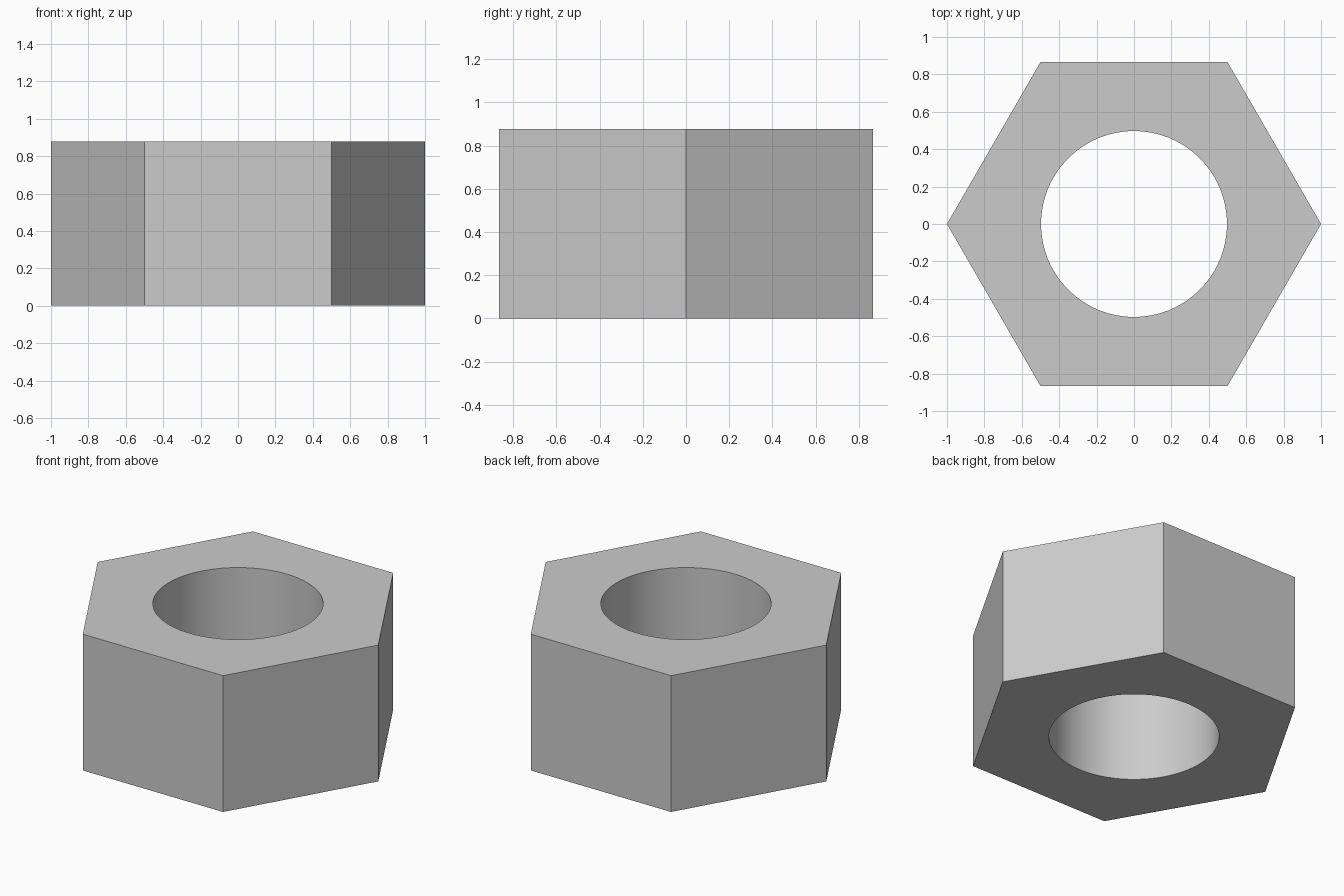
import bpy, bmesh, math

if "Cube" in bpy.data.objects:
    bpy.data.objects.remove(bpy.data.objects["Cube"])

HEIGHT = 0.878
HEX_RADIUS = 1.0
HOLE_RADIUS = 0.497
SEGMENTS = 96  # multiple of 6 so the hexagon corners are hit exactly


def hex_radius(angle):
    """Distance from the centre to the hexagon outline, corners on the x axis."""
    offset = angle % (math.pi / 3) - math.pi / 6
    return HEX_RADIUS * math.cos(math.pi / 6) / math.cos(offset)


def ring(bm, radius_at, z):
    verts = []
    for i in range(SEGMENTS):
        a = 2 * math.pi * i / SEGMENTS
        r = radius_at(a)
        verts.append(bm.verts.new((r * math.cos(a), r * math.sin(a), z)))
    return verts


# Hexagonal nut body with a round through hole
bm = bmesh.new()
rings = [ring(bm, hex_radius, 0), ring(bm, hex_radius, HEIGHT),
         ring(bm, lambda a: HOLE_RADIUS, HEIGHT), ring(bm, lambda a: HOLE_RADIUS, 0)]
for k in range(4):
    lower, upper = rings[k], rings[(k + 1) % 4]
    for i in range(SEGMENTS):
        j = (i + 1) % SEGMENTS
        bm.faces.new((lower[i], lower[j], upper[j], upper[i]))
bmesh.ops.recalc_face_normals(bm, faces=bm.faces)

mesh = bpy.data.meshes.new("hex_nut")
bm.to_mesh(mesh)
bm.free()
nut = bpy.data.objects.new("hex_nut", mesh)
bpy.context.collection.objects.link(nut)

# Smooth bore, crisp edges
bpy.context.view_layer.objects.active = nut
nut.select_set(True)
bpy.ops.object.shade_smooth_by_angle(angle=math.radians(30))
